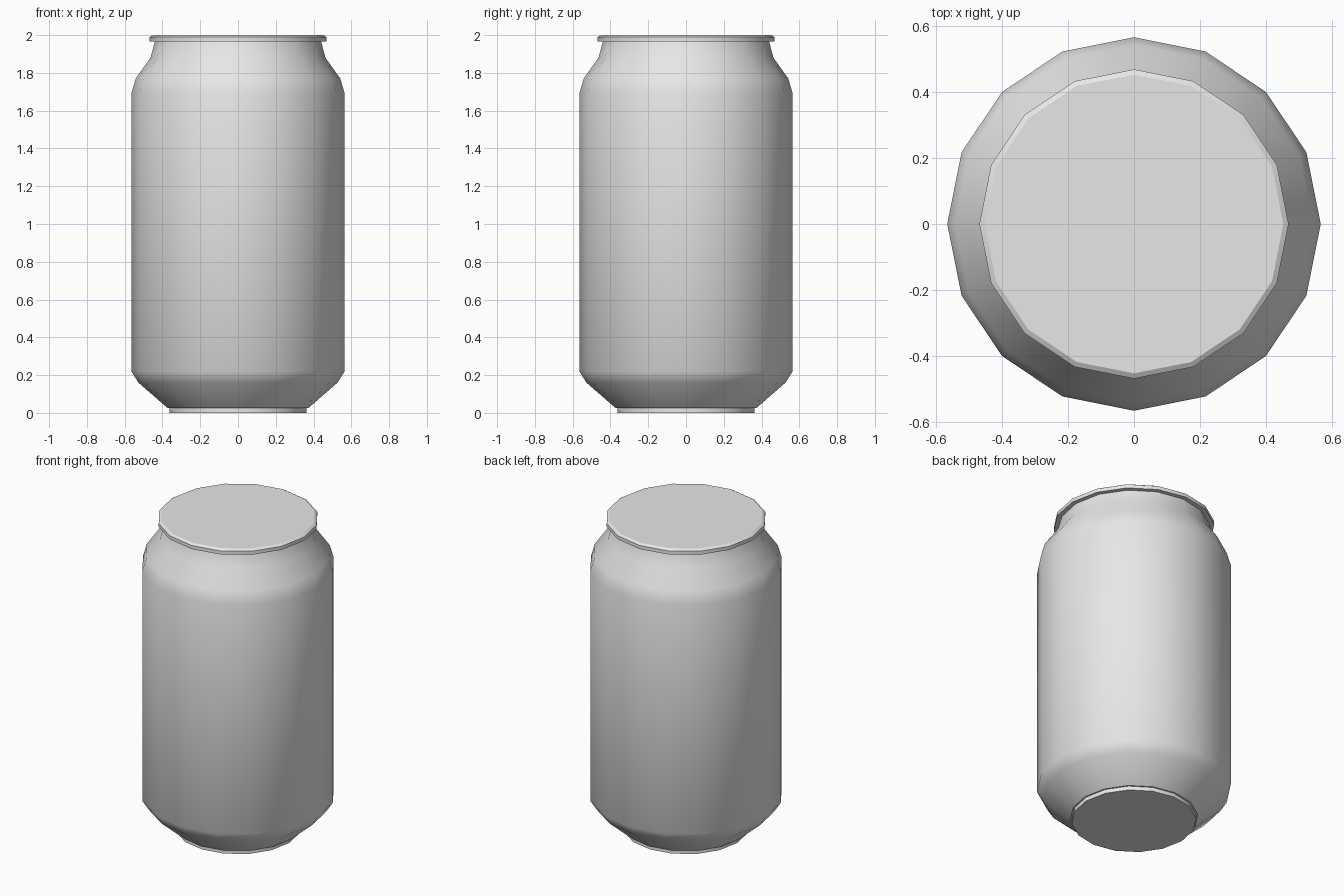
import bpy
import math

SIDES = 16

default = bpy.data.objects.get("Cube")
if default:
    bpy.data.objects.remove(default, do_unlink=True)

# Bare metal, shared by every part
metal = bpy.data.materials.new("light_grey_metal")
metal.use_nodes = True
grey = (0.8, 0.8, 0.8, 1)
metal.diffuse_color = grey
metal.node_tree.nodes["Principled BSDF"].inputs["Base Color"].default_value = grey


def lathe(name, profile, cap_bottom=False, cap_top=False, sharp_angle=40):
    """Turn a list of (radius, height) points, bottom to top, around z."""
    verts = [(r * math.cos(math.tau * i / SIDES), r * math.sin(math.tau * i / SIDES), z)
             for r, z in profile for i in range(SIDES)]
    faces = []
    for row in range(len(profile) - 1):
        a, b = row * SIDES, (row + 1) * SIDES
        for i in range(SIDES):
            j = (i + 1) % SIDES
            faces.append((a + i, a + j, b + j, b + i))
    if cap_bottom:
        faces.append(tuple(reversed(range(SIDES))))
    if cap_top:
        faces.append(tuple(range(len(verts) - SIDES, len(verts))))
    mesh = bpy.data.meshes.new(name)
    mesh.from_pydata(verts, [], faces)
    mesh.materials.append(metal)
    obj = bpy.data.objects.new(name, mesh)
    bpy.context.collection.objects.link(obj)
    bpy.ops.object.select_all(action='DESELECT')
    obj.select_set(True)
    bpy.context.view_layer.objects.active = obj
    bpy.ops.object.shade_smooth_by_angle(angle=math.radians(sharp_angle))
    return obj


# Foot ring with the flat base
lathe("foot", [(0.363, 0), (0.363, 0.025), (0.372, 0.025)], cap_bottom=True)

# Wall with tapered bottom, rounded shoulder and neck
lathe("body", [(0.372, 0.025), (0.527, 0.16), (0.565, 0.22), (0.565, 1.69),
               (0.542, 1.77), (0.463, 1.88), (0.44, 1.967)])

# Overhanging rim, chamfered up to the flat lid
lathe("rim_and_lid", [(0.44, 1.967), (0.468, 1.967), (0.468, 1.99), (0.452, 2.0)],
      cap_top=True, sharp_angle=30)
